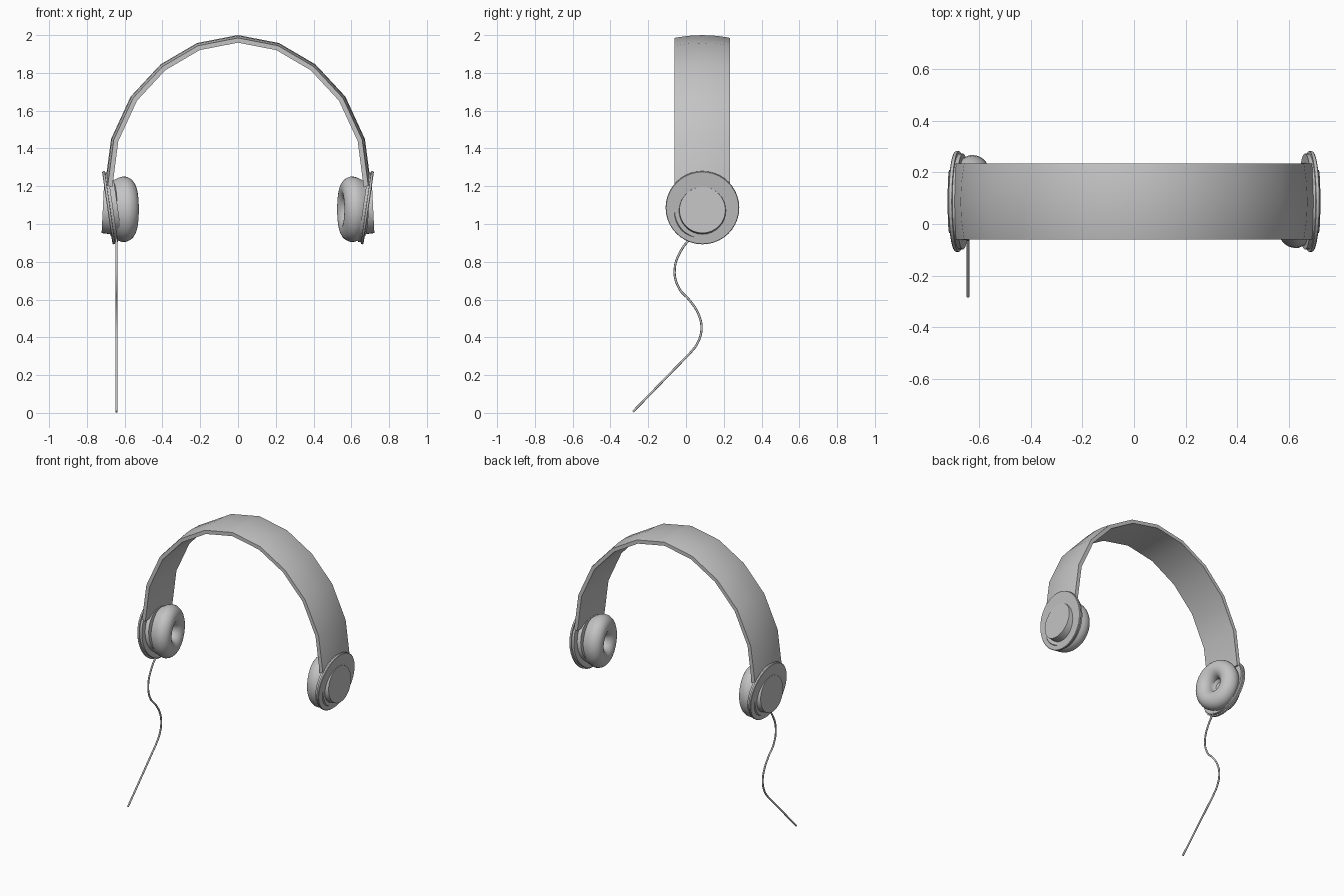
import bpy, bmesh, math
from mathutils import Vector, Matrix

cube = bpy.data.objects.get("Cube")
if cube:
    bpy.data.objects.remove(cube, do_unlink=True)

MID_Y = 0.087
grey = bpy.data.materials.new("plain_grey")
grey.use_nodes = True
colour = (0.55, 0.55, 0.55, 1)
grey.diffuse_color = colour
grey.node_tree.nodes["Principled BSDF"].inputs["Base Color"].default_value = colour


def finish(name, bm, angle=35):
    """Turn a bmesh into a smooth shaded object with sharp creases."""
    bmesh.ops.recalc_face_normals(bm, faces=bm.faces)
    mesh = bpy.data.meshes.new(name)
    bm.to_mesh(mesh)
    bm.free()
    mesh.materials.append(grey)
    obj = bpy.data.objects.new(name, mesh)
    bpy.context.collection.objects.link(obj)
    bpy.ops.object.select_all(action='DESELECT')
    obj.select_set(True)
    bpy.context.view_layer.objects.active = obj
    bpy.ops.object.shade_smooth_by_angle(angle=math.radians(angle))
    return obj


def lathe(name, profile, matrix, sides=32):
    """Revolve (radius, height) points about local z, then place."""
    bm = bmesh.new()
    verts = [bm.verts.new((r, 0, h)) for r, h in profile]
    edges = [bm.edges.new(pair) for pair in zip(verts, verts[1:])]
    bmesh.ops.spin(bm, geom=verts + edges, axis=(0, 0, 1), cent=(0, 0, 0),
                   steps=sides, angle=math.tau)
    bmesh.ops.remove_doubles(bm, verts=bm.verts, dist=0.0002)
    bm.transform(matrix)
    return finish(name, bm)


def place(origin, axis):
    return Matrix.Translation(origin) @ Vector(axis).to_track_quat('Z', 'Y').to_matrix().to_4x4()


# Headband: a crowned strip swept along a faceted arch
half = [(0.705, 1.2), (0.672, 1.45), (0.568, 1.675), (0.41, 1.845), (0.217, 1.958)]
arch = [Vector((x, 0, z)) for x, z in half] + [Vector((0, 0, 2))]
arch += [Vector((-x, 0, z)) for x, z in reversed(half)]
bm = bmesh.new()
rings = []
width, thick, crown = 0.147, 0.04, 0.015
across = (-1, -0.9, -0.5, 0, 0.5, 0.9, 1)
for i, p in enumerate(arch):
    along = (arch[min(i + 1, len(arch) - 1)] - arch[max(i - 1, 0)]).normalized()
    inward = Vector((-along.z, 0, along.x))
    if inward.dot(Vector((0, 0, 1.2)) - p) < 0:
        inward.negate()
    section = [(t, crown * t * t) for t in across] + [(1, thick), (-1, thick)]
    rings.append([bm.verts.new(p + inward * d + Vector((0, MID_Y + width * t, 0)))
                  for t, d in section])
for a, b in zip(rings, rings[1:]):
    for j in range(len(a)):
        k = (j + 1) % len(a)
        bm.faces.new((a[j], a[k], b[k], b[j]))
bm.faces.new(rings[0])
bm.faces.new(rings[-1])
finish("headband", bm)

# Ear pieces: the left one is the right one turned half way round
turn = (Matrix.Translation((0, MID_Y, 0)) @ Matrix.Rotation(math.pi, 4, 'Z')
        @ Matrix.Translation((0, -MID_Y, 0)))
plate = [(0, 0), (0.192, 0), (0.195, 0.003), (0.195, 0.014), (0.186, 0.015),
         (0.186, 0.03), (0.15, 0.03), (0.147, 0.055), (0, 0.055)]
cap = [(0, 0), (0.127, 0), (0.122, 0.06), (0, 0.06)]
ring, tube, mid = 0.11, 0.064, 0.053
cushion = [(0, 0.035), (0.03, 0.036)]
cushion += [(ring - tube * math.cos(a), mid + tube * math.sin(a))
            for a in (math.pi * k / 14 for k in range(15))]
cushion += [(0.168, 0.03), (0.15, -0.005), (0, -0.005)]
squash = Matrix.Translation((0, 0.1, 0)) @ Matrix.Diagonal((1, 0.92, 1, 1))
tilt = math.radians(10)
for side, m in (("right", Matrix.Identity(4)), ("left", turn)):
    lathe(side + "_ear_plate", plate, m @ place((-0.692, MID_Y, 1.085), (0.38, 0, 0.055)), 40)
    lathe(side + "_outer_cap", cap, m @ place((-0.656, MID_Y, 1.071), (-1, 0, 0.05)))
    lathe(side + "_ear_cushion", cushion,
          m @ squash @ place((-0.66, 0, 1.078), (math.cos(tilt), math.sin(tilt), 0)))

# Cable: a thin wavy tube hanging from the right ear piece
path = [(0.03, 0.93), (-0.02, 0.87), (-0.06, 0.76), (-0.037, 0.66), (0.02, 0.595),
        (0.065, 0.525), (0.082, 0.45), (0.064, 0.375), (0.02, 0.315), (-0.281, 0.006)]
curve = bpy.data.curves.new("cable", 'CURVE')
curve.dimensions = '3D'
curve.bevel_depth = 0.006
curve.bevel_resolution = 2
curve.resolution_u = 6
curve.use_fill_caps = True
spline = curve.splines.new('BEZIER')
spline.bezier_points.add(len(path) - 1)
for point, (y, z) in zip(spline.bezier_points, path):
    point.co = (-0.643, y, z)
    point.handle_left_type = point.handle_right_type = 'AUTO'
spline.bezier_points[-2].handle_right_type = 'VECTOR'
spline.bezier_points[-1].handle_left_type = 'VECTOR'
curve.materials.append(grey)
cable = bpy.data.objects.new("cable", curve)
bpy.context.collection.objects.link(cable)
bpy.ops.object.select_all(action='DESELECT')
cable.select_set(True)
bpy.context.view_layer.objects.active = cable
bpy.ops.object.convert(target='MESH')
